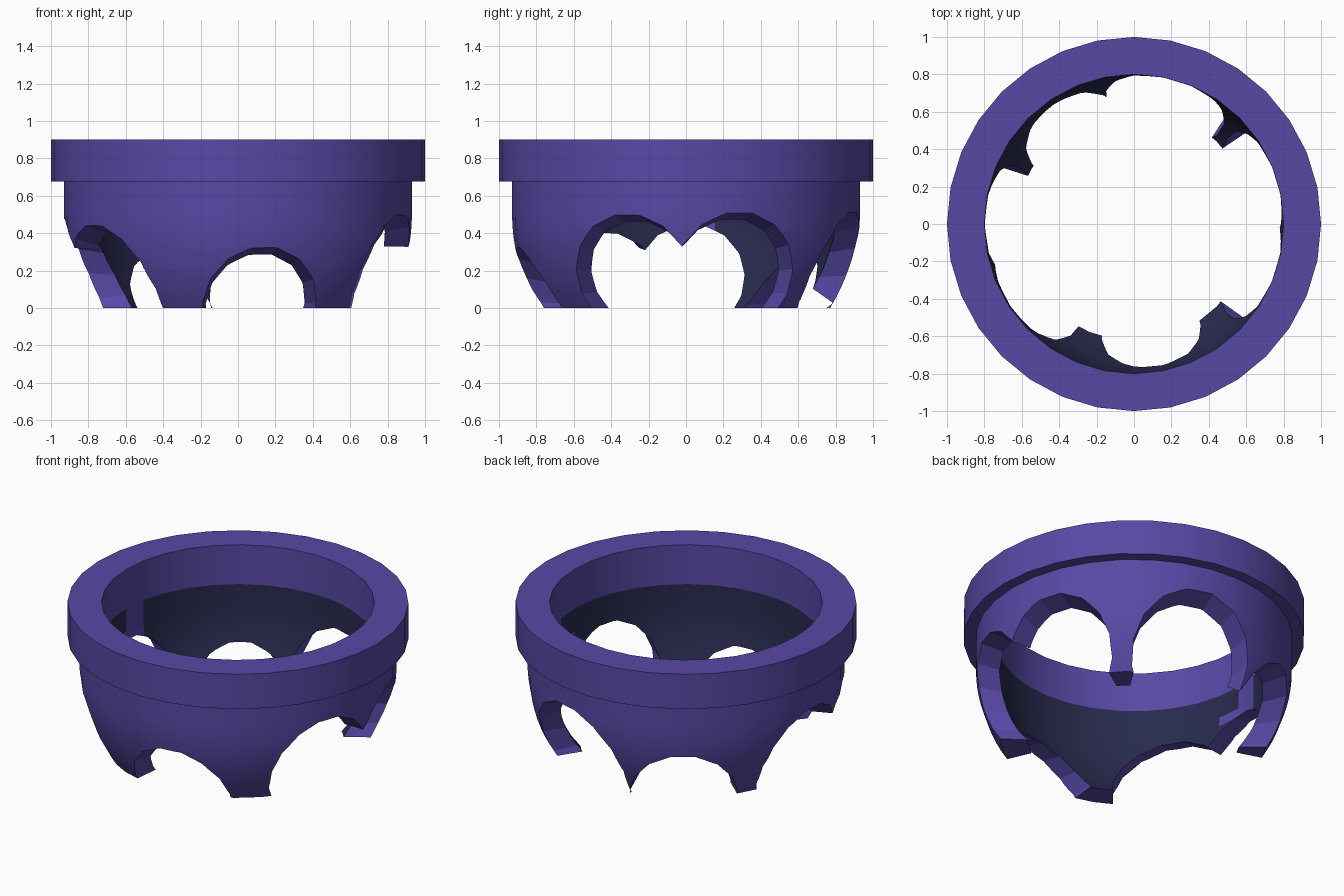
import bpy, bmesh, math
from mathutils import Vector, Matrix

if "Cube" in bpy.data.objects:
    bpy.data.objects.remove(bpy.data.objects["Cube"])


def material(name, rgb):
    m = bpy.data.materials.new(name)
    m.diffuse_color = (*rgb, 1)
    m.use_nodes = True
    m.node_tree.nodes["Principled BSDF"].inputs["Base Color"].default_value = m.diffuse_color
    return m


PURPLE = material("purple", (0.098, 0.065, 0.376))
NAVY = material("navy", (0.021, 0.023, 0.075))
R_OUT, R_IN, Z_MID = 0.93, 0.80, 0.50


def lathe(name, profile, sides=32):
    """Revolve a closed (radius, z) profile around the z axis."""
    bm = bmesh.new()
    rings = []
    for i in range(sides):
        a = 2 * math.pi * i / sides
        rings.append([bm.verts.new((r * math.cos(a), r * math.sin(a), z)) for r, z in profile])
    n = len(profile)
    for i in range(sides):
        a, b = rings[i], rings[(i + 1) % sides]
        for j in range(n):
            k = (j + 1) % n
            bm.faces.new((a[j], b[j], b[k], a[k]))
    bmesh.ops.recalc_face_normals(bm, faces=bm.faces)
    me = bpy.data.meshes.new(name)
    bm.to_mesh(me)
    bm.free()
    ob = bpy.data.objects.new(name, me)
    bpy.context.collection.objects.link(ob)
    me.materials.append(PURPLE)
    return ob


def arc(radius, steps=9):
    """Spherical wall from mid height down to the ground."""
    end = math.asin(Z_MID / radius)
    return [(radius * math.cos(end * i / steps), Z_MID - radius * math.sin(end * i / steps))
            for i in range(steps + 1)]


def hole_cutter(az, z, radius):
    """Tapered 16-sided plug pointing outwards at the given azimuth."""
    bm = bmesh.new()
    taper, near, far = 0.8, 0.4, 1.2
    bmesh.ops.create_cone(bm, cap_ends=True, segments=16, depth=far - near,
                          radius1=radius * (1 + taper * (near - 0.8)),
                          radius2=radius * (1 + taper * (far - 0.8)))
    place = (Matrix.Rotation(math.radians(az), 4, 'Z')
             @ Matrix.Translation((0.5 * (near + far), 0, z))
             @ Matrix.Rotation(math.pi / 2, 4, 'Y')
             @ Matrix.Rotation(math.pi / 16, 4, 'Z'))
    bmesh.ops.transform(bm, matrix=place, verts=bm.verts)
    me = bpy.data.meshes.new("hole_cutter")
    bm.to_mesh(me)
    bm.free()
    me.materials.append(PURPLE)
    ob = bpy.data.objects.new("hole_cutter", me)
    bpy.context.collection.objects.link(ob)
    ob.hide_render = True
    return ob


def smooth(ob):
    bpy.ops.object.select_all(action='DESELECT')
    ob.select_set(True)
    bpy.context.view_layer.objects.active = ob
    bpy.ops.object.shade_smooth_by_angle(angle=math.radians(20))


# Wide rim ring
rim = lathe("rim", [(R_IN, 0.9), (1.0, 0.9), (1.0, 0.675), (R_IN, 0.675)])

# Bowl wall with a rounded lower half, open at the bottom
bowl = lathe("bowl", [(R_IN, 0.675), (R_OUT, 0.675)] + arc(R_OUT)
             + arc(R_IN)[::-1] + [(R_IN, 0.645)])

# Arched openings that leave the claws: azimuth, centre height, radius
HOLES = [(279, -0.03, 0.33), (340, 0.14, 0.33), (18, 0.14, 0.34), (75, 0.10, 0.38),
         (124, -0.04, 0.34), (178, 0.12, 0.33), (213, 0.03, 0.38)]
for h in HOLES:
    cutter = hole_cutter(*h)
    mod = bowl.modifiers.new("opening", 'BOOLEAN')
    mod.operation = 'DIFFERENCE'
    mod.solver = 'EXACT'
    mod.object = cutter
    bpy.context.view_layer.objects.active = bowl
    bpy.ops.object.modifier_apply(modifier=mod.name)
    bpy.data.objects.remove(cutter)

# Dark lining on the inner wall, with bare gaps above the two side openings
me = bowl.data
me.materials.clear()
me.materials.append(PURPLE)
me.materials.append(NAVY)
for p in me.polygons:
    c = p.center
    hub = Vector((0, 0, min(c.z, Z_MID)))
    inward = (hub - c).normalized()
    az = math.degrees(math.atan2(c.y, c.x)) % 360
    bare = 168 < az < 185 or 6 < az < 18
    lining = (c - hub).length < 0.815 and p.normal.dot(inward) > 0.8 and c.z < 0.645
    p.material_index = 1 if lining and not bare else 0

for ob in (rim, bowl):
    smooth(ob)
